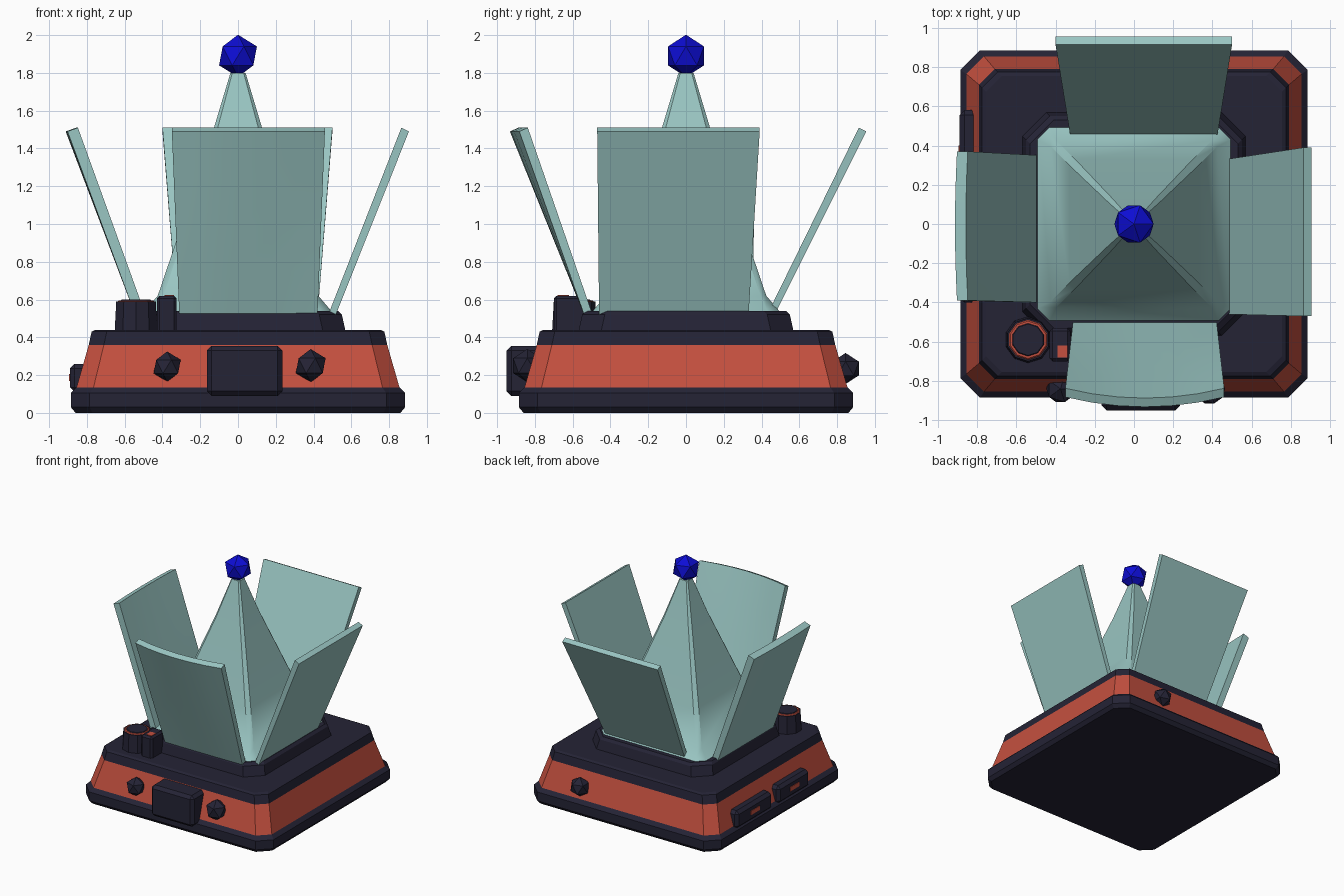
import bpy, bmesh, math
from mathutils import Vector

if "Cube" in bpy.data.objects:
    bpy.data.objects.remove(bpy.data.objects["Cube"])


def material(name, col):
    m = bpy.data.materials.new(name)
    m.diffuse_color = (*col, 1)
    m.use_nodes = True
    m.node_tree.nodes["Principled BSDF"].inputs["Base Color"].default_value = m.diffuse_color
    return m


NAVY = material("dark navy", (0.018, 0.017, 0.036))
RED = material("brick red", (0.56, 0.08, 0.05))
TEAL = material("pale teal", (0.32, 0.56, 0.54))
BLUE = material("gem blue", (0.004, 0.004, 0.66))


def finish(name, bm, mats, smooth=None):
    bmesh.ops.recalc_face_normals(bm, faces=bm.faces)
    me = bpy.data.meshes.new(name)
    bm.to_mesh(me)
    bm.free()
    for m in mats:
        me.materials.append(m)
    ob = bpy.data.objects.new(name, me)
    bpy.context.collection.objects.link(ob)
    if smooth:
        bpy.ops.object.select_all(action='DESELECT')
        ob.select_set(True)
        bpy.context.view_layer.objects.active = ob
        bpy.ops.object.shade_smooth_by_angle(angle=math.radians(smooth))
    return ob


def stack(name, rings, mats, smooth=None, pick=None):
    """Loft of chamfered squares, each ring = (half width, chamfer, z)."""
    bm = bmesh.new()
    loops = []
    for h, c, z in rings:
        k = h - c
        pts = [(k, -h), (h, -k), (h, k), (k, h), (-k, h), (-h, k), (-h, -k), (-k, -h)]
        loops.append([bm.verts.new((x, y, z)) for x, y in pts])
    for a, b in zip(loops, loops[1:]):
        for i in range(8):
            j = (i + 1) % 8
            bm.faces.new((a[i], a[j], b[j], b[i]))
    bm.faces.new(loops[0][::-1])
    bm.faces.new(loops[-1])
    if pick:
        for f in bm.faces:
            f.material_index = pick(f.calc_center_median().z)
    return finish(name, bm, mats, smooth)


def box(name, lo, hi, mat, bevel=0.02, slope=0.0):
    bm = bmesh.new()
    bmesh.ops.create_cube(bm, size=1)
    lo, hi = Vector(lo), Vector(hi)
    for v in bm.verts:
        v.co = Vector((lo[i] + (v.co[i] + 0.5) * (hi[i] - lo[i]) for i in range(3)))
    if bevel:
        bmesh.ops.bevel(bm, geom=bm.edges[:], offset=bevel, segments=1, affect='EDGES')
    return finish(name, bm, [mat])


def ball(name, loc, r, mat):
    bm = bmesh.new()
    bmesh.ops.create_icosphere(bm, subdivisions=1, radius=r)
    bmesh.ops.translate(bm, verts=bm.verts, vec=loc)
    return finish(name, bm, [mat])


def disc(name, loc, r, h, mat):
    bm = bmesh.new()
    bmesh.ops.create_cone(bm, cap_ends=True, segments=10, radius1=r * 1.08, radius2=r, depth=h)
    bmesh.ops.translate(bm, verts=bm.verts, vec=loc)
    return finish(name, bm, [mat])


def petal(name, place, bottom, top, d0, d1, bow, thick=0.045):
    """Leaning curved slab; place(u, d, z) maps side/outward/up to the world."""
    bm = bmesh.new()
    nu, nt = 6, 4
    layers = []
    for side in (-0.5, 0.5):
        grid = []
        for j in range(nt + 1):
            t = j / nt
            a = bottom[0] + (top[0] - bottom[0]) * t
            b = bottom[1] + (top[1] - bottom[1]) * t
            row = []
            for i in range(nu + 1):
                s = 2 * i / nu - 1
                d = d0 + (d1 - d0) * t + bow * (1 - s * s) * t + side * thick
                z = 0.5 + 1.0 * t - side * 0.02 * t
                row.append(bm.verts.new(place(a + (b - a) * i / nu, d, z)))
            grid.append(row)
        layers.append(grid)
    A, B = layers
    for g in layers:
        for j in range(nt):
            for i in range(nu):
                bm.faces.new((g[j][i], g[j][i + 1], g[j + 1][i + 1], g[j + 1][i]))
    for j in range(nt):
        for i in (0, nu):
            bm.faces.new((A[j][i], A[j + 1][i], B[j + 1][i], B[j][i]))
    for i in range(nu):
        for j in (0, nt):
            bm.faces.new((A[j][i], A[j][i + 1], B[j][i + 1], B[j][i]))
    return finish(name, bm, [TEAL], 35)


# Base: dark foot, red band, dark deck
stack("base", [(0.86, 0.09, 0.0), (0.885, 0.1, 0.03), (0.885, 0.1, 0.105), (0.855, 0.09, 0.135),
               (0.79, 0.08, 0.36), (0.775, 0.08, 0.43), (0.755, 0.08, 0.44)],
      [NAVY, RED], None, lambda z: 1 if 0.14 < z < 0.34 else 0)
# Raised collar that holds the petals
stack("collar", [(0.57, 0.12, 0.43), (0.55, 0.12, 0.52), (0.53, 0.12, 0.54)], [NAVY])
# Central spire and gem
stack("spire", [(0.5, 0.06, 0.53), (0.485, 0.06, 0.55), (0.425, 0.03, 0.62), (0.33, 0.03, 0.9),
                (0.13, 0.02, 1.5), (0.04, 0.01, 1.8)], [TEAL], 40)
ball("gem", (0, 0, 1.89), 0.112, BLUE)

# Four leaning petals
petal("front_petal", lambda u, d, z: (u, -d, z), (-0.31, 0.42), (-0.35, 0.46), 0.51, 0.86, 0.05)
petal("back_petal", lambda u, d, z: (u, d, z), (-0.32, 0.42), (-0.40, 0.50), 0.44, 0.935, 0.0, 0.04)
petal("right_petal", lambda u, d, z: (d, u, z), (-0.46, 0.33), (-0.47, 0.39), 0.49, 0.885, 0.0, 0.04)
petal("left_petal", lambda u, d, z: (-d, u, z), (-0.40, 0.35), (-0.39, 0.37), 0.51, 0.875, 0.01, 0.055)

# Front plate and knobs
box("front_plate", (-0.165, -0.95, 0.09), (0.235, -0.76, 0.355), NAVY, 0.025)
ball("front_knob_left", (-0.375, -0.84, 0.245), 0.08, NAVY)
ball("front_knob_right", (0.385, -0.84, 0.25), 0.088, NAVY)
ball("back_knob", (0.41, 0.845, 0.235), 0.082, NAVY)

# Left side panels with small red lights
for n, (a, b) in enumerate(((0.1, 0.58), (-0.4, 0.02))):
    box(f"side_panel_{n}", (-0.89, a, 0.11), (-0.78, b, 0.26), NAVY, 0.025)
    m = (a + b) / 2
    box(f"side_light_{n}", (-0.895, m - 0.06, 0.17), (-0.885, m + 0.06, 0.205), RED, 0)

# Corner dial and switch on the deck
disc("dial", (-0.54, -0.59, 0.51), 0.11, 0.16, NAVY)
disc("dial_ring", (-0.54, -0.59, 0.5925), 0.095, 0.007, RED)
disc("dial_cap", (-0.54, -0.59, 0.597), 0.08, 0.008, NAVY)
box("switch", (-0.43, -0.70, 0.42), (-0.325, -0.53, 0.62), NAVY, 0.015)
box("switch_light", (-0.39, -0.68, 0.617), (-0.34, -0.62, 0.624), RED, 0)
